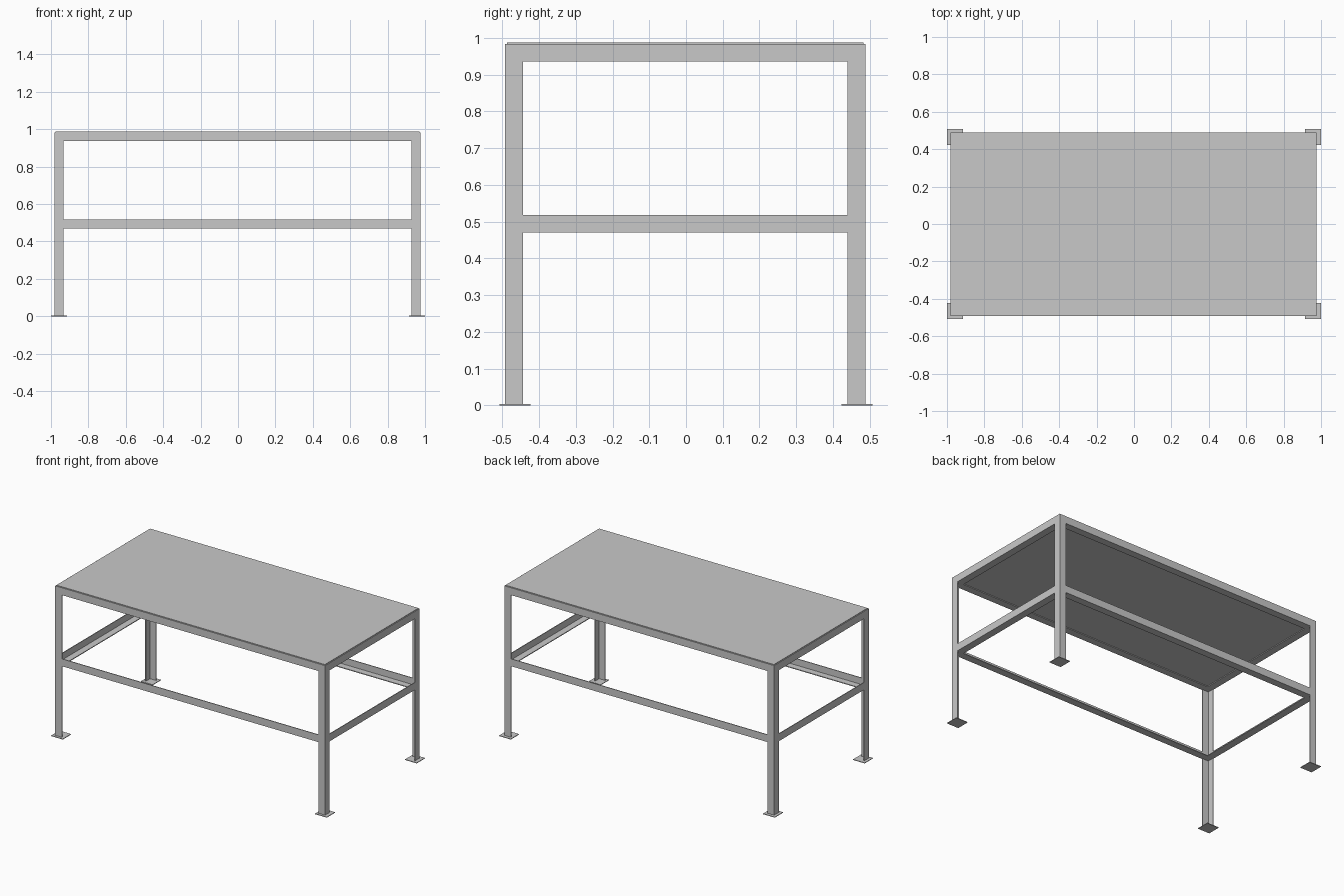
import bpy
import bmesh

old = bpy.data.objects.get("Cube")
if old:
    bpy.data.objects.remove(old, do_unlink=True)

# Overall frame limits and steel angle section
X0, X1 = -0.981, 0.976
Y0, Y1 = -0.492, 0.488
FLANGE = 0.048
THICK = 0.005
FRAME_TOP = 0.984
TABLE_TOP = 0.988

steel = bpy.data.materials.new("grey_steel")
steel.use_nodes = True
grey = (0.584, 0.584, 0.584, 1.0)
steel.diffuse_color = grey
steel.node_tree.nodes["Principled BSDF"].inputs["Base Color"].default_value = grey


def finish(name, bm):
    bmesh.ops.recalc_face_normals(bm, faces=bm.faces[:])
    mesh = bpy.data.meshes.new(name)
    bm.to_mesh(mesh)
    bm.free()
    mesh.materials.append(steel)
    obj = bpy.data.objects.new(name, mesh)
    bpy.context.collection.objects.link(obj)
    return obj


def prism(name, outline, z0, z1):
    """Extrude a plan outline upwards."""
    bm = bmesh.new()
    face = bm.faces.new([bm.verts.new((x, y, z0)) for x, y in outline])
    top = bmesh.ops.extrude_face_region(bm, geom=[face])["geom"]
    verts = [v for v in top if isinstance(v, bmesh.types.BMVert)]
    bmesh.ops.translate(bm, vec=(0, 0, z1 - z0), verts=verts)
    return finish(name, bm)


def rectangle(xa, xb, ya, yb):
    return [(xa, ya), (xb, ya), (xb, yb), (xa, yb)]


# L section: (distance from the outer side, distance from the lower end)
L_SECTION = [(0, 0), (FLANGE, 0), (FLANGE, THICK),
             (THICK, THICK), (THICK, FLANGE), (0, FLANGE)]


def angle_ring(name, z):
    """Sweep the L section round the frame with mitred corners."""
    bm = bmesh.new()
    loops = []
    for inset, height in L_SECTION:
        corners = rectangle(X0 + inset, X1 - inset, Y0 + inset, Y1 - inset)
        loops.append([bm.verts.new((x, y, z + height)) for x, y in corners])
    for i, loop in enumerate(loops):
        after = loops[(i + 1) % len(loops)]
        for k in range(4):
            n = (k + 1) % 4
            bm.faces.new((loop[k], loop[n], after[n], after[k]))
    return finish(name, bm)


# Angle legs on square foot plates
FOOT_X, FOOT_Y, FOOT_HALF, FOOT_THICK = 0.9575, 0.4655, 0.0425, 0.004
for side, x, sx in (("right", X0, -1), ("left", X1, 1)):
    for end, y, sy in (("front", Y0, -1), ("back", Y1, 1)):
        outline = [(x - sx * a, y - sy * b) for a, b in L_SECTION]
        prism(f"{end}_{side}_leg", outline, FOOT_THICK, FRAME_TOP)
        cx, cy = sx * FOOT_X, sy * FOOT_Y
        prism(f"{end}_{side}_foot_plate",
              rectangle(cx - FOOT_HALF, cx + FOOT_HALF,
                        cy - FOOT_HALF, cy + FOOT_HALF), 0, FOOT_THICK)

# Rails round the frame
angle_ring("middle_rails", 0.47)
angle_ring("top_rails", FRAME_TOP - FLANGE)

# Thick table top resting inside the angle of the top rails
prism("table_top", rectangle(X0 + THICK, X1 - THICK, Y0 + THICK, Y1 - THICK),
      FRAME_TOP - FLANGE + THICK, TABLE_TOP)
